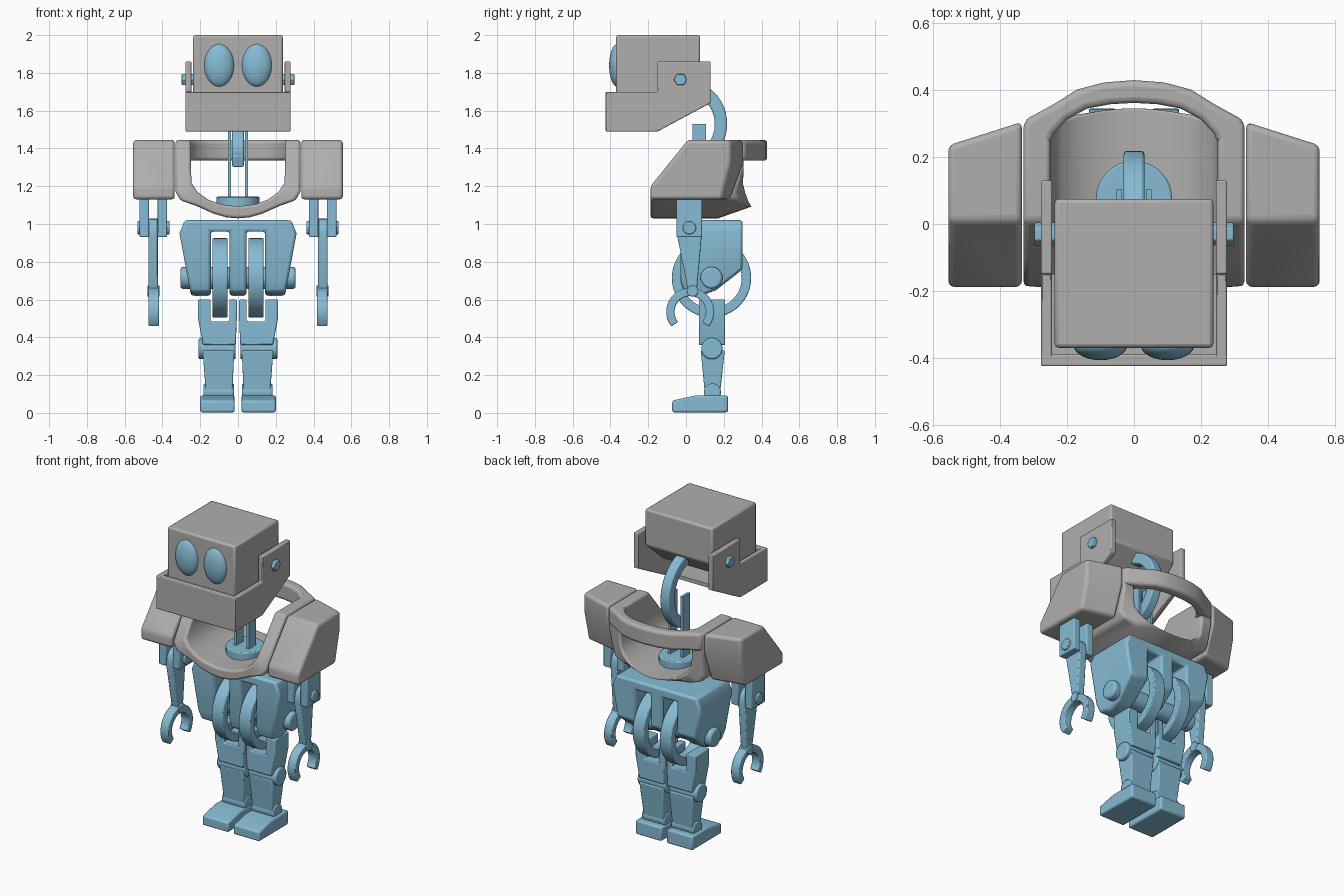
import bpy, bmesh, math
from mathutils import Vector

if "Cube" in bpy.data.objects:
    bpy.data.objects.remove(bpy.data.objects["Cube"])


def material(name, rgb):
    m = bpy.data.materials.new(name)
    m.diffuse_color = (*rgb, 1)
    m.use_nodes = True
    m.node_tree.nodes["Principled BSDF"].inputs["Base Color"].default_value = m.diffuse_color
    return m


GREY = material("warm grey", (0.44, 0.43, 0.42))
BLUE = material("light blue", (0.24, 0.50, 0.66))


def finish(name, verts, faces, mat, bevel=0.0, seg=2, cuts=(), keep=None):
    me = bpy.data.meshes.new(name)
    me.from_pydata([tuple(v) for v in verts], [], faces)
    bm = bmesh.new()
    bm.from_mesh(me)
    bmesh.ops.recalc_face_normals(bm, faces=bm.faces)
    bm.to_mesh(me)
    bm.free()
    me.materials.append(mat)
    ob = bpy.data.objects.new(name, me)
    bpy.context.collection.objects.link(ob)
    bpy.ops.object.select_all(action='DESELECT')
    ob.select_set(True)
    bpy.context.view_layer.objects.active = ob
    for cutter, op in [(c, 'DIFFERENCE') for c in cuts] + ([(keep, 'INTERSECT')] if keep else []):
        m = ob.modifiers.new("cut", 'BOOLEAN')
        m.object, m.operation, m.solver = cutter, op, 'EXACT'
        bpy.ops.object.modifier_apply(modifier=m.name)
    for c in list(cuts) + ([keep] if keep else []):
        bpy.data.objects.remove(c)
    if bevel:
        m = ob.modifiers.new("bevel", 'BEVEL')
        m.width, m.segments, m.limit_method = bevel, seg, 'ANGLE'
        m.angle_limit = math.radians(35)
    bpy.ops.object.shade_smooth_by_angle(angle=math.radians(40))
    return ob


def prism(name, prof, axis, a, b, mat, bevel=0.0, prof2=None, **kw):
    """Extrude a 2D profile along an axis from a to b, optionally to a second profile."""
    def put(p, t):
        return {'x': (t, p[0], p[1]), 'y': (p[0], t, p[1]), 'z': (p[0], p[1], t)}[axis]
    n = len(prof)
    verts = [put(p, a) for p in prof] + [put(p, b) for p in (prof2 or prof)]
    faces = [list(range(n)), list(range(n, 2 * n))]
    faces += [[i, (i + 1) % n, n + (i + 1) % n, n + i] for i in range(n)]
    return finish(name, verts, faces, mat, bevel, **kw)


def box(name, x, y, z, mat, bevel=0.0, **kw):
    return prism(name, [(x[0], y[0]), (x[1], y[0]), (x[1], y[1]), (x[0], y[1])], 'z', z[0], z[1], mat, bevel, **kw)


def ring(cx, cy, r, n=32, a0=0.0, a1=360.0):
    closed = a1 - a0 == 360
    k = n if closed else n - 1
    return [(cx + r * math.cos(math.radians(a0 + (a1 - a0) * i / k)),
             cy + r * math.sin(math.radians(a0 + (a1 - a0) * i / k))) for i in range(n)]


def cyl(name, axis, c, r, a, b, mat, n=32, bevel=0.0):
    return prism(name, ring(*c, r, n), axis, a, b, mat, bevel)


# Head and jaw
prism("head", [(-.37, 1.62), (-.37, 2), (.075, 2), (.075, 1.77), (-.1, 1.62)], 'x', -.237, .237, GREY, .012)
box("jaw_front", (-.278, .278), (-.425, -.39), (1.49, 1.70), GREY, .005)
box("jaw_floor", (-.27, .27), (-.40, -.15), (1.491, 1.515), GREY)
for s in (-1, 1):
    prism("jaw_side", [(-.425, 1.49), (-.15, 1.49), (.13, 1.64), (.13, 1.86), (-.15, 1.86), (-.15, 1.70), (-.425, 1.70)],
          'x', s * .245, s * .278, GREY, .005)
    cyl("jaw_bolt", 'x', (-.03, 1.765), .035, s * .23, s * .298, BLUE, 6, .004)
    bpy.ops.mesh.primitive_uv_sphere_add(segments=32, ring_count=16, location=(s * .10, -.362, 1.84))
    eye = bpy.context.object
    eye.name, eye.scale = "eye", (.08, .045, .114)
    eye.data.materials.append(BLUE)
    bpy.ops.object.shade_smooth()

# Neck: curved beam held between two plates on a disc
outer = ring(-.02, 1.53, .238, 20, -75, 80)
inner = ring(-.02, 1.53, .172, 20, -75, 80)
prism("neck", outer + inner[::-1], 'x', -.031, .031, BLUE, .008)
cyl("neck_base", 'z', (0, .075), .114, 1.09, 1.145, BLUE, 32, .006)
for s in (-1, 1):
    box("neck_plate", (s * .036, s * .052) if s > 0 else (-.052, -.036), (.035, .105), (1.12, 1.53), BLUE)

# Chest: U-shaped shell, slanted at the front, rounded up at the back
out_h = [(.33, 1.445), (.33, 1.30), (.33, 1.17), (.305, 1.125), (.23, 1.10), (.13, 1.055), (.06, 1.035)]
in_h = [(.25, 1.445), (.25, 1.30), (.245, 1.215), (.215, 1.17), (.16, 1.13), (.10, 1.107), (.05, 1.098)]


def both(h, low):
    return h + [(0, low)] + [(-x, z) for x, z in h[::-1]]


def back(x, z, is_outer):
    if is_outer and z < 1.12:
        return .17 + max(0, (z - 1.03) / .09) * .15
    return .355 - .05 * (x / .25) ** 2 if z < 1.25 else .305


o, i_ = both(out_h, 1.03), both(in_h, 1.095)
n = len(o)
verts = []
for end in (0, 1):
    for outer_side, row in ((True, o), (False, i_)):
        for x, z in row:
            verts.append((x, back(x, z, outer_side) if end else -.188 + max(0, z - 1.2) * .81, z))
faces = []
for k in range(n - 1):
    faces += [[k, k + 1, n + k + 1, n + k], [2 * n + k, 2 * n + k + 1, 3 * n + k + 1, 3 * n + k],
              [k, k + 1, 2 * n + k + 1, 2 * n + k], [n + k, n + k + 1, 3 * n + k + 1, 3 * n + k]]
faces += [[0, n, 3 * n, 2 * n], [n - 1, 2 * n - 1, 4 * n - 1, 3 * n - 1]]
finish("chest_shell", verts, faces, GREY, .015, 3)

# Bar arching round the back of the chest
bo = [(.328, .24), (.328, .31), (.24, .358), (.17, .402), (.09, .423)]
bi = [(.25, .24), (.24, .27), (.20, .312), (.14, .345), (.07, .358)]
arch = bo + [(0, .43)] + [(-x, y) for x, y in bo[::-1]] + [(-x, y) for x, y in bi] + [(0, .362)] + bi[::-1]
prism("back_bar", arch, 'z', 1.335, 1.445, GREY, .018, seg=3)

# Arms
pad_in = [(-.188, 1.13), (-.188, 1.20), (.01, 1.445), (.305, 1.445), (.305, 1.32), (.235, 1.13)]
pad_out = [(-.188, 1.13), (-.188, 1.20), (.01, 1.445), (.235, 1.445), (.235, 1.32), (.19, 1.13)]
for s in (-1, 1):
    prism("shoulder_pad", pad_in, 'x', s * .335, s * .555, GREY, .018, pad_out, seg=3)
    for a, b in ((.376, .425), (.472, .521)):
        prism("arm_bracket", [(-.05, .93), (.085, .93), (.085, 1.15), (-.05, 1.15)], 'x', s * a, s * b, BLUE, .006)
    cyl("elbow_pin", 'x', (.018, .98), .035, s * .362, s * .533, BLUE, 24, .005)
    prism("forearm", [(.01, .65), (.058, .65), (.083, .94)] + ring(.018, .97, .06, 9, 0, 180) + [(-.047, .94)],
          'x', s * .424, s * .474, BLUE, .006)
    cyl("wrist", 'x', (.035, .645), .03, s * .415, s * .48, BLUE, 20, .004)
    claw = ring(.022, .535, .127, 24, -38, 218) + ring(.022, .535, .083, 24, -40, 220)[::-1]
    prism("claw", claw, 'x', s * .418, s * .474, BLUE, .006)

# Pelvis: tapered block with two slots for the hip wheels
slots = [box("slot", (c - .05, c + .05), (-.3, .6), (.4, .96), BLUE) for c in (-.094, .094)]
side = prism("side_shape", [(-.03, 1.02), (.30, 1.02), (.30, .76), (.16, .65), (.08, .62), (-.01, .64), (-.03, .70)],
             'x', -.5, .5, BLUE)
prism("pelvis", [(-.27, 1.05), (.27, 1.05), (.31, .95), (.245, .60), (-.245, .60), (-.31, .95)], 'y', -.1, .4,
      BLUE, .014, cuts=slots, keep=side)

# Legs
for s in (-1, 1):
    # hip wheel, a closed ring
    ro, ri = ring(.135, .715, .21, 48), ring(.135, .715, .16, 48)
    v = [(s * x, *p) for x in (.055, .135) for r in (ro, ri) for p in r]
    f = []
    for k in range(48):
        j = (k + 1) % 48
        f += [[k, j, 48 + j, 48 + k], [96 + k, 96 + j, 144 + j, 144 + k],
              [k, j, 96 + j, 96 + k], [48 + k, 48 + j, 144 + j, 144 + k]]
    finish("hip_wheel", v, f, BLUE, .006)
    cyl("hip_hub", 'x', (.135, .715), .058, s * .04, s * .305, BLUE, 32, .012)
    # thigh, notched round the wheel
    thigh = [(.012, .36), (.185, .36), (.212, .50), (.212, .60), (.145, .60), (.145, .485),
             (.046, .485), (.046, .60), (.006, .60), (.006, .50)]
    prism("thigh", [(s * x, z) for x, z in thigh], 'y', .068, .207, BLUE, .006)
    cyl("knee", 'x', (.137, .34), .056, s * .012, s * .208, BLUE, 32, .008)
    top = [(s * x, y) for x, y in ((.02, .078), (.187, .078), (.187, .205), (.02, .205))]
    low = [(s * x, y) for x, y in ((.03, .10), (.17, .10), (.17, .18), (.03, .18))]
    prism("shin", top, 'z', .33, .10, BLUE, .006, low)
    cyl("ankle", 'x', (.14, .11), .045, s * .022, s * .182, BLUE, 28, .006)
    prism("foot", [(-.073, .003), (.222, .003), (.222, .092), (.05, .092), (-.073, .065)], 'x', s * .018, s * .2, BLUE, .01)
